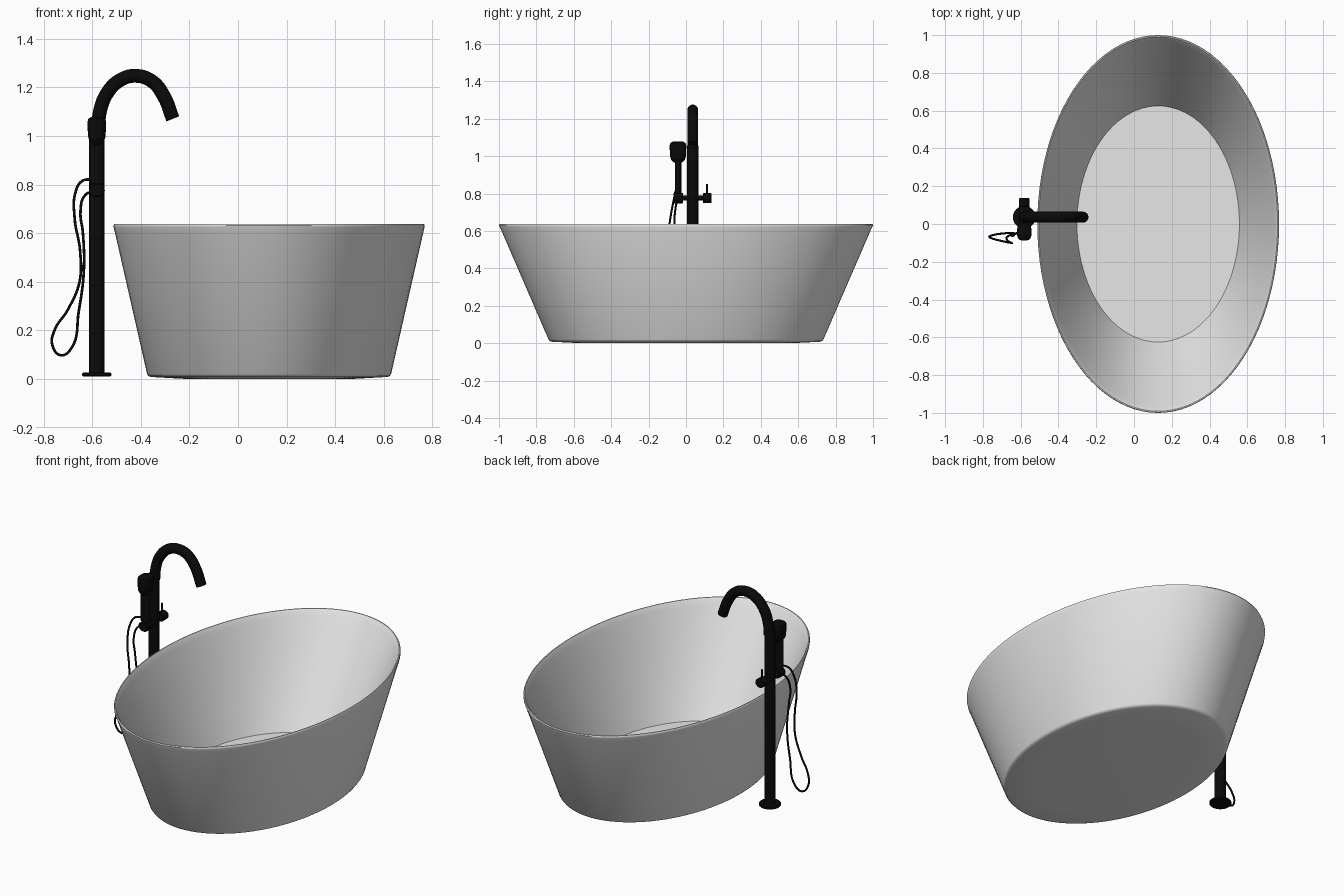
import bpy, bmesh, math
from mathutils import Vector

if "Cube" in bpy.data.objects:
    bpy.data.objects.remove(bpy.data.objects["Cube"])


def material(name, v):
    m = bpy.data.materials.new(name)
    m.diffuse_color = (v, v, v, 1)
    m.use_nodes = True
    m.node_tree.nodes["Principled BSDF"].inputs["Base Color"].default_value = m.diffuse_color
    return m


WHITE = material("white_enamel", 0.8)
BLACK = material("matte_black", 0.003)


def spow(v, p):
    return math.copysign(abs(v) ** p, v)


def lathe(name, rings, centre, mat, axis="Z", n=32, angle=35, p=1.0):
    """Closed stack of elliptical rings (rx, ry, height); p < 1 squares them off."""
    bm = bmesh.new()
    loops = []
    for rx, ry, h in rings:
        loop = []
        for i in range(n):
            a = 2 * math.pi * i / n
            v = Vector((rx * spow(math.cos(a), p), ry * spow(math.sin(a), p), h))
            if axis == "Y":
                v = Vector((v.x, v.z, -v.y))
            loop.append(bm.verts.new(v + Vector(centre)))
        loops.append(loop)
    for a, b in zip(loops, loops[1:]):
        for i in range(n):
            j = (i + 1) % n
            bm.faces.new((a[i], a[j], b[j], b[i]))
    bm.faces.new(loops[0][::-1])
    bm.faces.new(loops[-1])
    bmesh.ops.recalc_face_normals(bm, faces=bm.faces)
    me = bpy.data.meshes.new(name)
    bm.to_mesh(me)
    bm.free()
    ob = bpy.data.objects.new(name, me)
    bpy.context.collection.objects.link(ob)
    me.materials.append(mat)
    bpy.ops.object.select_all(action="DESELECT")
    ob.select_set(True)
    bpy.context.view_layer.objects.active = ob
    bpy.ops.object.shade_smooth_by_angle(angle=math.radians(angle))
    return ob


def cylinder(name, rx, ry, h0, h1, centre, axis="Z", bevel=0.004):
    rings = [(bevel, h0), (0, h0 + bevel), (0, h1 - bevel), (bevel, h1)]
    return lathe(name, [(rx - b, ry - b, h) for b, h in rings], centre, BLACK, axis)


def tube(name, points, r):
    """Round tube along a smooth path."""
    cu = bpy.data.curves.new(name, "CURVE")
    cu.dimensions = "3D"
    cu.bevel_depth = r
    cu.bevel_resolution = 5
    cu.resolution_u = 8
    cu.use_fill_caps = True
    sp = cu.splines.new("BEZIER")
    sp.bezier_points.add(len(points) - 1)
    for bp, p in zip(sp.bezier_points, points):
        bp.co = p
        bp.handle_left_type = bp.handle_right_type = "AUTO"
    cu.materials.append(BLACK)
    ob = bpy.data.objects.new(name, cu)
    bpy.context.collection.objects.link(ob)
    return ob


# Bathtub: underside, tapered outer wall, thin rounded lip, straight sloping bowl, flat floor
lathe("bathtub", [
    (0.34, 0.56, 0.0), (0.485, 0.715, 0.008), (0.497, 0.728, 0.012), (0.502, 0.735, 0.020),
    (0.635, 0.988, 0.605), (0.640, 0.998, 0.625), (0.640, 1.0, 0.632), (0.637, 0.997, 0.638),
    (0.632, 0.991, 0.638), (0.627, 0.984, 0.630), (0.618, 0.968, 0.605),
    (0.575, 0.889, 0.475), (0.528, 0.800, 0.33),
    (0.478, 0.711, 0.185), (0.43, 0.625, 0.045),
], (0.128, 0, 0), WHITE, n=96, angle=40)

# Floor standing tap
X, Y = -0.581, 0.036
cylinder("tap_base", 0.06, 0.06, 0.01, 0.026, (X, Y, 0))
cylinder("tap_column", 0.031, 0.031, 0.015, 1.06, (X, Y, 0))
tube("spout", [(-0.575, Y, 1.03), (-0.568, Y, 1.10), (-0.539, Y, 1.175),
               (-0.484, Y, 1.230), (-0.420, Y, 1.247), (-0.353, Y, 1.224),
               (-0.305, Y, 1.163), (-0.268, Y, 1.07)], 0.029)

# Mixer bar with end knob, holder and lever
cylinder("mixer_bar", 0.028, 0.014, -0.05, 0.11, (X, 0, 0.776), "Y")
cylinder("mixer_knob", 0.029, 0.027, 0.09, 0.137, (X, 0, 0.776), "Y")
cylinder("shower_holder", 0.033, 0.028, -0.068, -0.015, (X, 0, 0.776), "Y")
cylinder("mixer_lever", 0.005, 0.005, 0.776, 0.852, (X, 0.113, 0), bevel=0.001)

# Hand shower
cylinder("shower_handle", 0.031, 0.017, 0.80, 0.99, (X - 0.002, -0.042, 0))
lathe("shower_head", [(r * 0.86, r, z) for r, z in [
    (0.020, 0.965), (0.036, 0.980), (0.042, 0.998), (0.045, 1.055),
    (0.041, 1.07), (0.028, 1.078)]], (X, -0.043, 0), BLACK, p=0.7)

# Hanging hose
tube("shower_hose", [
    (-0.59, -0.045, 0.82), (-0.64, -0.055, 0.815), (-0.668, -0.065, 0.77),
    (-0.672, -0.085, 0.66), (-0.650, -0.10, 0.53), (-0.652, -0.10, 0.40),
    (-0.70, -0.09, 0.285), (-0.755, -0.075, 0.20), (-0.764, -0.065, 0.14),
    (-0.73, -0.055, 0.098), (-0.69, -0.05, 0.12), (-0.655, -0.047, 0.28),
    (-0.634, -0.05, 0.45), (-0.638, -0.062, 0.60), (-0.648, -0.06, 0.69),
    (-0.63, -0.05, 0.755), (-0.59, -0.045, 0.775)], 0.0055)
